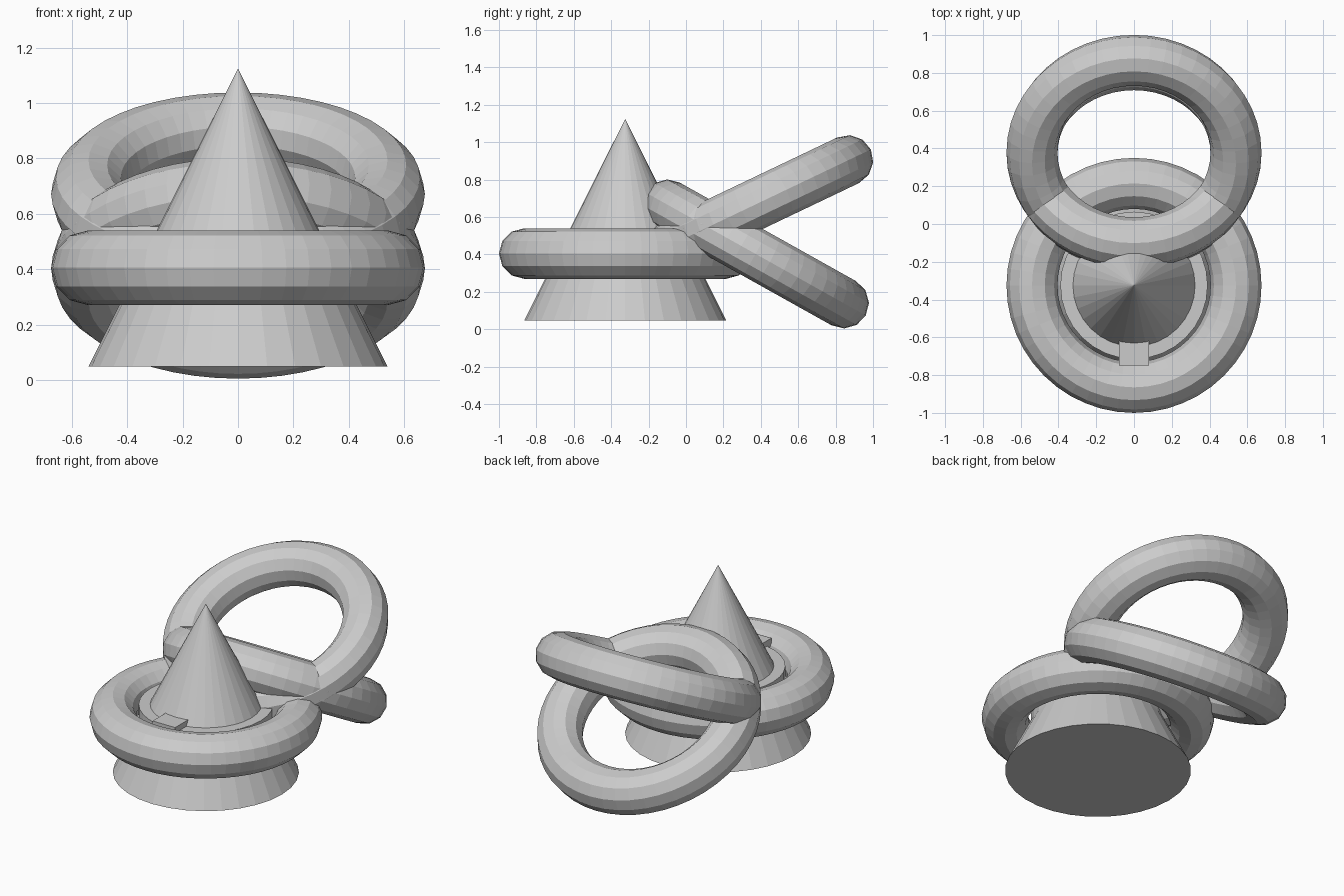
import bpy
from math import radians

if "Cube" in bpy.data.objects:
    bpy.data.objects.remove(bpy.data.objects["Cube"])

HAT_Y = -0.325  # shared axis of cone, brim and band


def ring(name, y, z, tilt):
    bpy.ops.mesh.primitive_torus_add(
        major_radius=0.54, minor_radius=0.135, major_segments=48, minor_segments=12,
        location=(0, y, z), rotation=(radians(tilt), 0, 0))
    bpy.context.object.name = name


# Three equal rings: flat brim, one tilted up and one tilted down behind it
ring("brim_ring", HAT_Y, 0.405, 0)
ring("rising_ring", 0.379, 0.671, 25.5)
ring("falling_ring", 0.372, 0.403, -29.2)

# Tall pointed cone through the brim
bpy.ops.mesh.primitive_cone_add(vertices=32, radius1=0.54, radius2=0, depth=1.077,
                                location=(0, HAT_Y, 0.5865))
bpy.context.object.name = "cone"

# Band around the cone, just inside the brim
bpy.ops.mesh.primitive_cylinder_add(vertices=32, radius=0.39, depth=0.14,
                                    location=(0, HAT_Y, 0.41))
bpy.context.object.name = "band"

# Buckle block at the front of the band
bpy.ops.mesh.primitive_cube_add(size=1, location=(0, -0.68, 0.45))
buckle = bpy.context.object
buckle.name = "buckle"
buckle.scale = (0.16, 0.14, 0.13)
